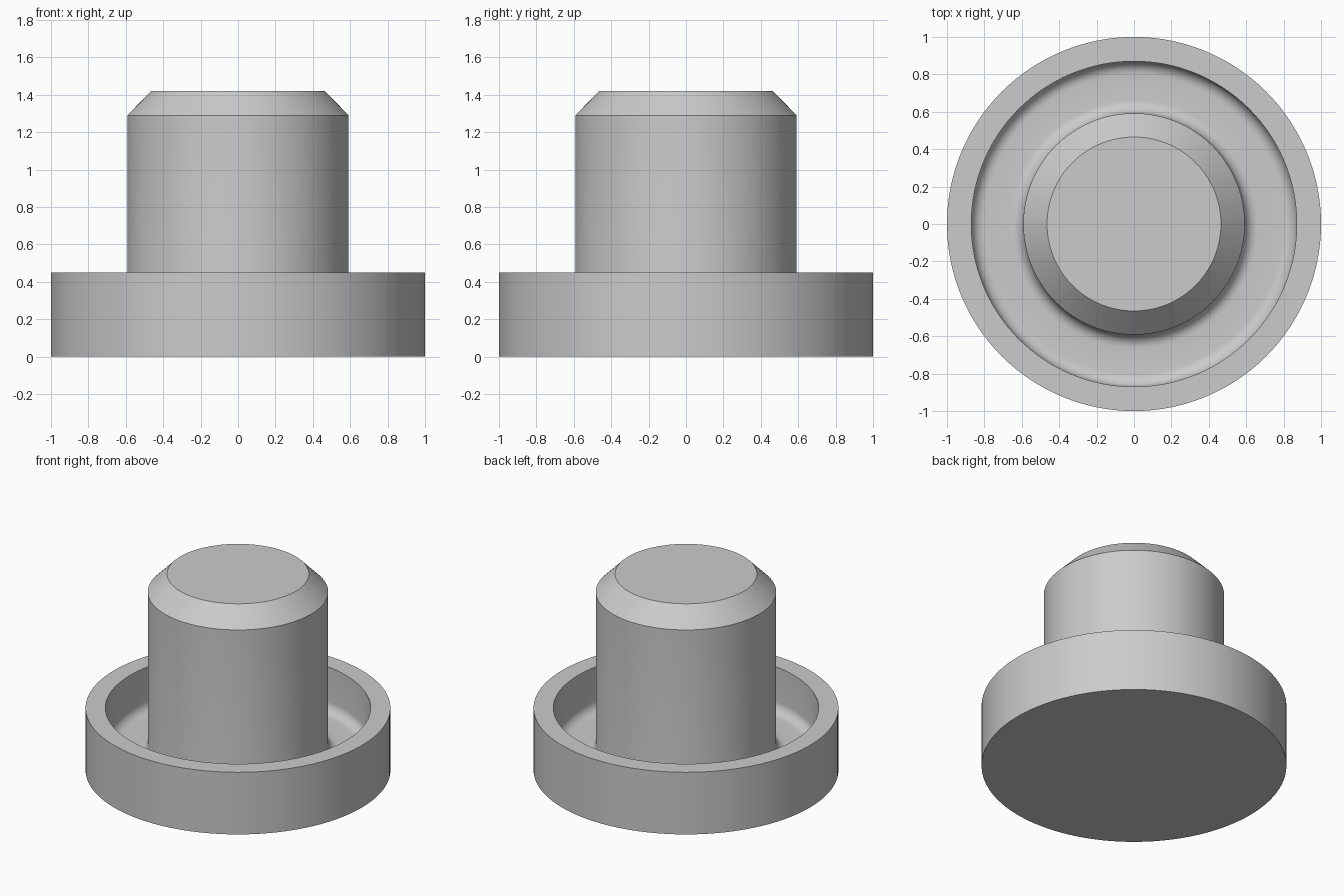
import bpy, bmesh
from math import cos, sin, pi, radians

cube = bpy.data.objects.get("Cube")
if cube:
    bpy.data.objects.remove(cube, do_unlink=True)

SEGMENTS = 128
RIM, WALL = 1.0, 0.87            # outer and inner radius of the cup
POST, TIP = 0.592, 0.465         # post radius and its chamfered top
FLOOR, CUP_TOP = 0.13, 0.45
SHOULDER, TOP = 1.29, 1.42
FILLET, STEPS = 0.07, 8

grey = bpy.data.materials.new("plain_grey")
grey.use_nodes = True
colour = (0.6, 0.6, 0.6, 1)
grey.diffuse_color = colour
grey.node_tree.nodes["Principled BSDF"].inputs["Base Color"].default_value = colour


def fillet(radius, start, end):
    """Arc of profile points between a wall and the trough floor."""
    angles = [radians(start + (end - start) * i / STEPS) for i in range(STEPS + 1)]
    return [(radius + FILLET * cos(a), FLOOR + FILLET + FILLET * sin(a)) for a in angles]


def lathe(name, profile):
    """Revolve a radius/height profile about the z axis."""
    bm = bmesh.new()
    verts = [bm.verts.new((r, 0, z)) for r, z in profile]
    edges = [bm.edges.new(pair) for pair in zip(verts, verts[1:])]
    bmesh.ops.spin(bm, geom=verts + edges, cent=(0, 0, 0), axis=(0, 0, 1),
                   angle=2 * pi, steps=SEGMENTS, use_duplicate=False)
    bmesh.ops.remove_doubles(bm, verts=bm.verts, dist=0.0001)
    bmesh.ops.recalc_face_normals(bm, faces=bm.faces)
    mesh = bpy.data.meshes.new(name)
    bm.to_mesh(mesh)
    bm.free()
    mesh.materials.append(grey)
    obj = bpy.data.objects.new(name, mesh)
    bpy.context.collection.objects.link(obj)
    bpy.ops.object.select_all(action="DESELECT")
    obj.select_set(True)
    bpy.context.view_layer.objects.active = obj
    bpy.ops.object.shade_smooth_by_angle(angle=radians(30))
    return obj


# Cup with filleted trough, running into the chamfered centre post
cup = [(0, 0), (RIM, 0), (RIM, CUP_TOP), (WALL, CUP_TOP)]
trough = fillet(WALL - FILLET, 0, -90) + fillet(POST + FILLET, 270, 180)
post = [(POST, SHOULDER), (TIP, TOP), (0, TOP)]
lathe("flanged_post", cup + trough + post)
